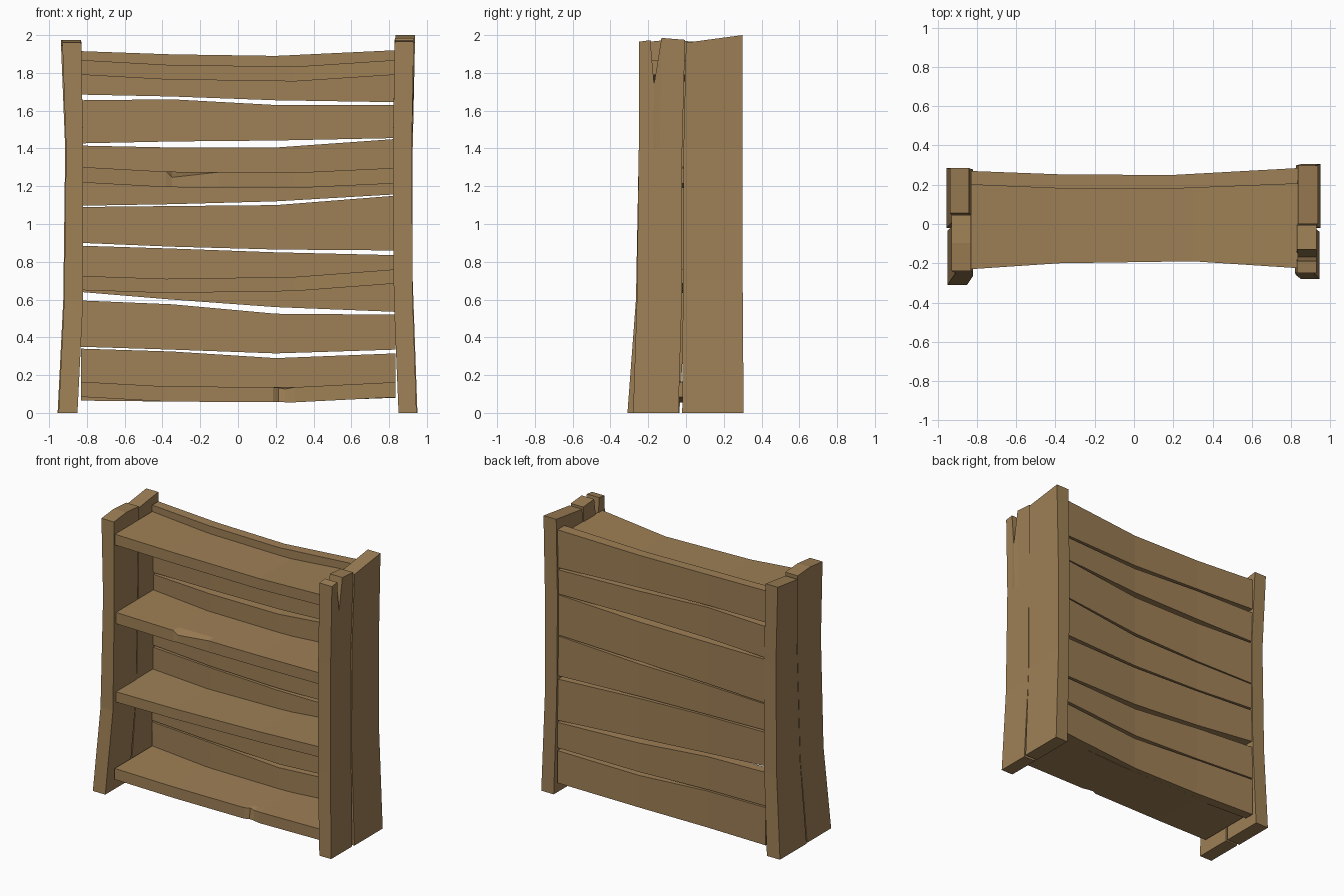
import bpy

if "Cube" in bpy.data.objects:
    bpy.data.objects.remove(bpy.data.objects["Cube"])

# One worn brown timber colour
wood = bpy.data.materials.new("aged_wood")
wood.diffuse_color = (0.342, 0.214, 0.092, 1)
wood.use_nodes = True
wood.node_tree.nodes["Principled BSDF"].inputs["Base Color"].default_value = wood.diffuse_color


def loft(name, rings, cap_pairs):
    """Skin a list of equal-length rings; the caps are strips of quads."""
    n = len(rings[0])
    verts = [p for r in rings for p in r]
    faces = []
    for i in range(len(rings) - 1):
        a, b = i * n, (i + 1) * n
        for k in range(n):
            j = (k + 1) % n
            faces.append((a + k, a + j, b + j, b + k))
    end = (len(rings) - 1) * n
    for f in cap_pairs:
        faces.append(tuple(reversed(f)))
        faces.append(tuple(end + k for k in f))
    me = bpy.data.meshes.new(name)
    me.from_pydata(verts, [], faces)
    me.materials.append(wood)
    ob = bpy.data.objects.new(name, me)
    bpy.context.collection.objects.link(ob)
    return ob


def upright(name, levels, top):
    """Upright plank. levels: (z, x0, x1, y0, y1); top: (fraction along y, z)."""
    rings = []
    for i, (z, x0, x1, y0, y1) in enumerate(levels):
        last = i == len(levels) - 1
        col = [(y0 + t * (y1 - y0), h if last else z) for t, h in top]
        rings.append([(x1, y, h) for y, h in col] +
                     [(x0, y, h) for y, h in reversed(col)])
    m = len(top)
    caps = [(k, k + 1, 2 * m - 2 - k, 2 * m - 1 - k) for k in range(m - 1)]
    loft(name, rings, caps)


# Side walls: two planks each, bowed and with uneven tops
upright("left_front_plank",
        [(0, -.95, -.85, -.31, -.035), (.6, -.92, -.82, -.265, 0),
         (1.4, -.91, -.82, -.25, .02), (1.97, -.93, -.83, -.24, .045)],
        [(0, 1.96), (.5, 1.975), (1, 1.965)])
upright("left_back_plank",
        [(0, -.955, -.85, -.02, .285), (.6, -.925, -.825, .01, .28),
         (1.4, -.915, -.82, .03, .275), (1.96, -.937, -.84, .055, .285)],
        [(0, 1.945), (1, 1.975)])
upright("right_front_plank",
        [(0, .85, .945, -.28, -.04), (.6, .825, .925, -.26, -.022),
         (1.4, .82, .92, -.25, -.02), (1.97, .83, .93, -.25, -.005)],
        [(0, 1.965), (.25, 1.973), (.33, 1.74), (.49, 1.985), (1, 1.975)])
upright("right_back_plank",
        [(0, .85, .95, -.02, .305), (.7, .83, .925, -.016, .30),
         (1.4, .825, .925, -.013, .298), (1.97, .835, .937, 0, .298)],
        [(0, 1.96), (1, 2.0)])

# Back slats: lower and upper edge heights at four stations along x
XS = (-.83, -.35, .2, .835)
edges = [
    ((.065, .06, .057, .08), (.34, .325, .29, .315)),
    ((.35, .335, .315, .335), (.595, .575, .525, .52)),
    ((.64, .60, .56, .535), (.885, .87, .85, .835)),
    ((.90, .88, .865, .86), (1.09, 1.095, 1.10, 1.15)),
    ((1.097, 1.105, 1.12, 1.157), (1.415, 1.405, 1.405, 1.45)),
    ((1.427, 1.437, 1.442, 1.455), (1.655, 1.66, 1.63, 1.63)),
    ((1.685, 1.675, 1.655, 1.645), (1.915, 1.898, 1.89, 1.92)),
]
FRONT, BACK = (.20, .18, .18, .205), (.27, .252, .25, .285)
for i, (lo, hi) in enumerate(edges):
    rings = [[(x, f, a), (x, b, a), (x, b, c), (x, f, c)]
             for x, f, b, a, c in zip(XS, FRONT, BACK, lo, hi)]
    loft(f"back_slat_{i + 1}", rings, [(0, 1, 2, 3)])


def interp(x, pts):
    for (xa, va), (xb, vb) in zip(pts, pts[1:]):
        if x <= xb:
            return va + (vb - va) * (x - xa) / (xb - xa)
    return pts[-1][1]


def shelf(name, bottom, thick, chips):
    """Sagging board; chips: {x: (drop of front top edge, pushed back)}."""
    rings = []
    for x in sorted(set((-.83, -.38, .3, .835)) | set(chips)):
        drop, push = chips.get(x, (0, 0))
        zb = interp(x, list(zip((-.83, -.38, .3, .835), bottom)))
        yf = interp(x, [(-.83, -.23), (-.38, -.20), (.3, -.19), (.835, -.225)])
        zt = zb + thick
        rings.append([(x, yf + push * .6, zb), (x, .21, zb), (x, .21, zt),
                      (x, yf + .06, zt), (x, yf + push, zt - drop)])
    loft(name, rings, [(0, 1, 2, 3, 4)])


# Four shelves, two of them with a chipped front edge
shelf("shelf_bottom", (.085, .06, .056, .083), .08,
      {.185: (0, 0), .215: (.004, .025), .25: (.01, .02), .31: (0, 0)})
shelf("shelf_lower", (.65, .635, .645, .685), .075, {})
shelf("shelf_upper", (1.22, 1.195, 1.19, 1.215), .082,
      {-.55: (0, 0), -.35: (.03, .01), -.1: (0, 0)})
shelf("shelf_top", (1.79, 1.765, 1.755, 1.79), .078, {})

# Make all normals point outward
import bmesh
for ob in bpy.data.objects:
    bm = bmesh.new()
    bm.from_mesh(ob.data)
    bmesh.ops.recalc_face_normals(bm, faces=bm.faces)
    bm.to_mesh(ob.data)
    bm.free()
